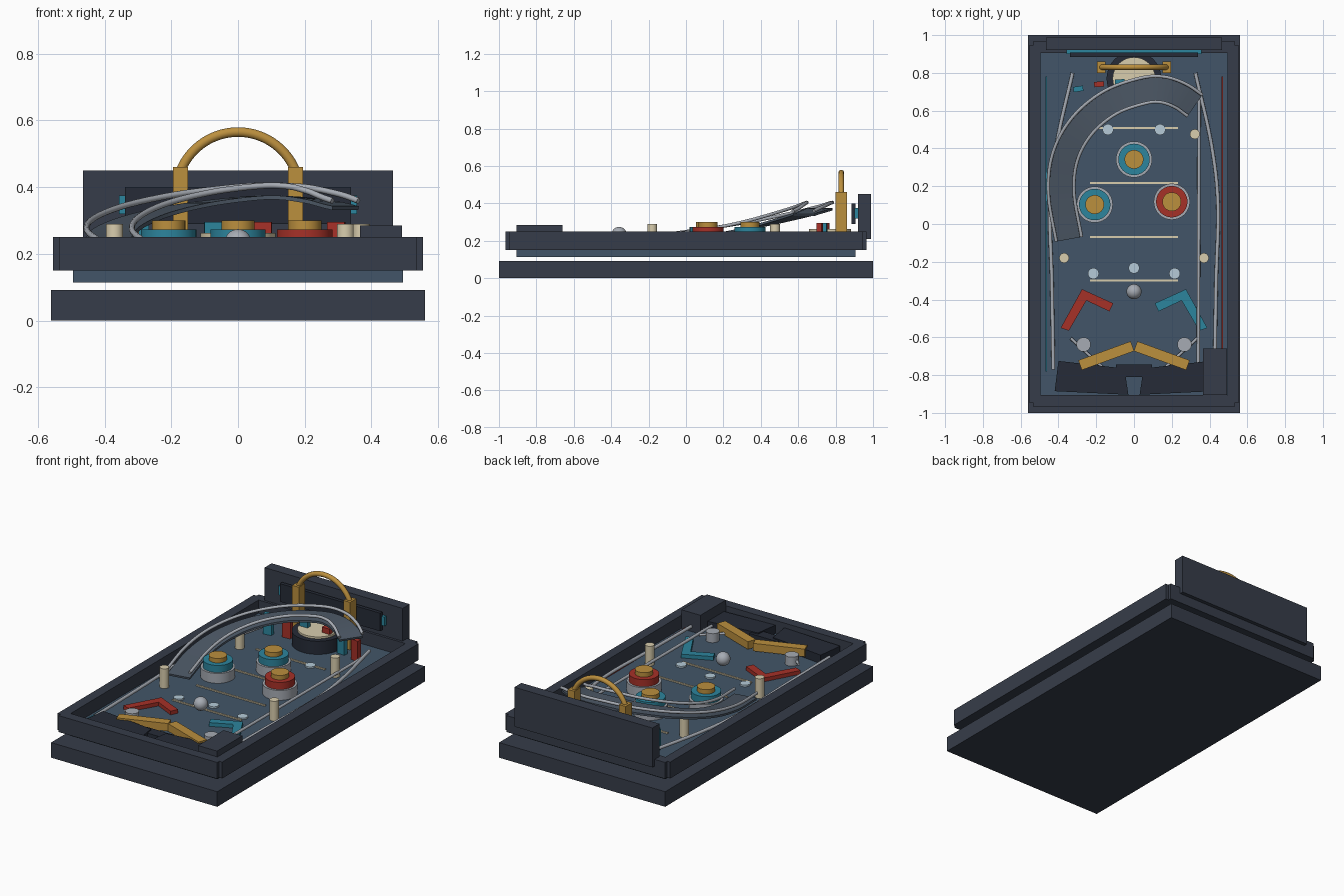
import bpy, bmesh, math
from mathutils import Vector, Matrix

if "Cube" in bpy.data.objects:
    bpy.data.objects.remove(bpy.data.objects["Cube"])


def mat(name, r, g, b):
    m = bpy.data.materials.new(name)
    m.diffuse_color = [(c / 255) ** 2.2 for c in (r, g, b)] + [1]
    m.use_nodes = True
    m.node_tree.nodes["Principled BSDF"].inputs["Base Color"].default_value = m.diffuse_color
    return m


DARK = mat("charcoal", 57, 63, 75)
APRON = mat("dark_apron", 42, 47, 58)
FIELD = mat("slate_blue", 68, 86, 104)
RAMP = mat("ramp_grey", 78, 89, 102)
GOLD = mat("brass", 186, 142, 64)
RED = mat("red", 165, 52, 44)
TEAL = mat("teal", 48, 132, 156)
CREAM = mat("cream", 216, 204, 172)
STEEL = mat("steel", 165, 170, 178)
PALE = mat("pale_blue", 180, 202, 216)
F = 0.17  # playfield surface height


def add(name, bm, material, smooth=False):
    me = bpy.data.meshes.new(name)
    bmesh.ops.recalc_face_normals(bm, faces=bm.faces)
    bm.to_mesh(me)
    bm.free()
    ob = bpy.data.objects.new(name, me)
    me.materials.append(material)
    bpy.context.collection.objects.link(ob)
    if smooth:
        bpy.ops.object.select_all(action='DESELECT')
        ob.select_set(True)
        bpy.context.view_layer.objects.active = ob
        bpy.ops.object.shade_smooth_by_angle(angle=math.radians(35))
    return ob


def box(name, x, y, z, material, rot=0):
    """Box from (min, max) ranges, turned about its own centre."""
    bm = bmesh.new()
    bmesh.ops.create_cube(bm, size=1)
    size = [b - a for a, b in (x, y, z)]
    mid = [(a + b) / 2 for a, b in (x, y, z)]
    bm.transform(Matrix.Translation(mid) @ Matrix.Rotation(math.radians(rot), 4, 'Z')
                 @ Matrix.Diagonal((*size, 1)))
    return add(name, bm, material)


def cbox(name, cx, cy, w, d, z0, z1, material, rot=0):
    return box(name, (cx - w / 2, cx + w / 2), (cy - d / 2, cy + d / 2), (z0, z1), material, rot)


def cyl(name, x, y, r, z0, z1, material, seg=40):
    bm = bmesh.new()
    bmesh.ops.create_cone(bm, cap_ends=True, segments=seg, radius1=r, radius2=r, depth=z1 - z0,
                          matrix=Matrix.Translation((x, y, (z0 + z1) / 2)))
    return add(name, bm, material, True)


def prism(name, pts, z0, z1, material):
    bm = bmesh.new()
    f = bm.faces.new([bm.verts.new((x, y, z0)) for x, y in pts])
    ext = bmesh.ops.extrude_face_region(bm, geom=[f])["geom"]
    bmesh.ops.translate(bm, vec=(0, 0, z1 - z0), verts=[v for v in ext if isinstance(v, bmesh.types.BMVert)])
    bm.faces.ensure_lookup_table()
    return add(name, bm, material)


def spline(pts, n=8):
    """Catmull-Rom points through a short path."""
    p = [Vector(q) for q in pts]
    p = [2 * p[0] - p[1]] + p + [2 * p[-1] - p[-2]]
    out = []
    for a, b, c, d in zip(p, p[1:], p[2:], p[3:]):
        for i in range(n):
            t = i / n
            out.append(0.5 * (2 * b + (c - a) * t + (2 * a - 5 * b + 4 * c - d) * t * t
                              + (3 * b - a - 3 * c + d) * t ** 3))
    return out + [p[-2]]


def tube(name, pts, r, material):
    cu = bpy.data.curves.new(name, 'CURVE')
    cu.dimensions = '3D'
    cu.bevel_depth, cu.bevel_resolution, cu.use_fill_caps = r, 3, True
    sp = cu.splines.new('POLY')
    sp.points.add(len(pts) - 1)
    for q, v in zip(sp.points, pts):
        q.co = (*v, 1)
    sp.use_smooth = True
    cu.materials.append(material)
    ob = bpy.data.objects.new(name, cu)
    bpy.context.collection.objects.link(ob)


# Cabinet: base, playfield board, surrounding rails
box("base", (-.56, .56), (-1, 1), (0, .092), DARK)
box("playfield", (-.495, .495), (-.905, .905), (.114, F), FIELD)
for s, side in ((-1, "left"), (1, "right")):
    cbox(side + "_wall", s * .525, 0, .06, 1.89, .15, .25, DARK)
for s, end in ((-1, "front"), (1, "back")):
    cbox(end + "_wall", 0, s * .935, 1.07, .06, .15, .25, DARK)

# Backboard with screen and teal light strip behind it
box("backboard", (-.465, .465), (.92, .988), (.21, .45), DARK)
box("display_panel", (-.338, .338), (.885, .907), (.29, .40), APRON)
box("display_glow", (-.357, .357), (.90, .922), (.32, .375), TEAL)

# Brass arch over the raised saucer
for s in (-1, 1):
    cbox("arch_post", s * .173, .83, .045, .06, F, .46, GOLD)
a0 = math.asin(.172 / .186)
tube("arch", [(.186 * math.sin(a), .83, .379 + .186 * math.cos(a))
              for a in [a0 * (i / 14 - 1) for i in range(29)]], .015, GOLD)
cyl("saucer_base", 0, .77, .145, F, .25, APRON, 48)
cyl("saucer_top", 0, .77, .113, .25, .262, CREAM, 48)

# Bank of standing targets
for i, (x, y) in enumerate([(-.295, .715), (-.185, .74), (-.075, .752), (.075, .752), (.185, .74), (.295, .715)]):
    cbox("target", x, y, .052, .028, F, .295, RED if i % 2 else TEAL, -x * 30)

# Bumpers
for x, y, m in ((0, .342, TEAL), (-.208, .103, TEAL), (.2, .118, RED)):
    cyl("bumper_base", x, y, .096, F, .23, STEEL)
    cyl("bumper_ring", x, y, .083, .23, .273, m)
    cyl("bumper_cap", x, y, .05, .273, .30, GOLD)

# Posts, lamps, floor stripes and ball
for s in (-1, 1):
    cyl("tall_post", s * .322, .476, .026, F, .29, CREAM, 24)
    cyl("tall_post", s * .37, -.18, .026, F, .29, CREAM, 24)
    cyl("low_post", s * .267, -.638, .038, F, .225, STEEL, 28)
for x, y in ((-.138, .5), (.138, .5), (-.215, -.262), (.215, -.262), (0, -.233)):
    cyl("floor_lamp", x, y, .029, F, F + .01, PALE, 28)
for y in (.508, .218, -.068, -.3):
    cbox("floor_stripe", 0, y, .465, .011, F, F + .007, CREAM)
bm = bmesh.new()
bmesh.ops.create_uvsphere(bm, u_segments=32, v_segments=16, radius=.04,
                          matrix=Matrix.Translation((0, -.358, .234)))
add("ball", bm, STEEL, True)

# Mirrored lower playfield: slingshots, flippers, inlane wires, apron
sling = [(-.388, -.55), (-.275, -.345), (-.11, -.42), (-.13, -.463), (-.252, -.405), (-.345, -.565)]
for s, m in ((1, RED), (-1, TEAL)):
    prism("slingshot", [(x * s, y) for x, y in sling], F, .193, m)
    cbox("flipper", -s * .147, -.697, .295, .055, .185, .232, GOLD, s * 20)
    tube("inlane_wire", [(-s * .335, -.605, .195), (-s * .16, -.765, .195)], .008, STEEL)
    prism("apron", [(-s * .40, -.725), (-s * .05, -.765), (-s * .03, -.904), (-s * .42, -.885)], F, .222, APRON)
box("drain", (-.095, .095), (-.81, -.745), (F, .215), APRON)
box("plunger_housing", (.365, .492), (-.905, -.66), (F, .285), DARK)

# Guide wires and wall strips
guide = [(.427, -.77, .2), (.435, -.3, .2), (.445, .1, .2), (.41, .42, .2), (.325, .8, .2)]
for s in (-1, 1):
    tube("guide_wire", spline([(s * x, y, z) for x, y, z in guide]), .01, STEEL)
tube("lane_wire", [(.34, -.8, .2), (.345, .7, .2)], .009, STEEL)
box("left_strip", (-.468, -.46), (-.78, .78), (F, .182), TEAL)
box("right_strip", (.462, .47), (-.78, .78), (F, .182), RED)

# Curved ramp with two steel rails
path = spline([(-.345, -.08, .2), (-.385, .16, .235), (-.365, .355, .272), (-.275, .52, .312), (-.127, .643, .346),
               (.045, .705, .367), (.15, .712, .367), (.245, .68, .355), (.322, .628, .337)])
edges = ([], [])
for i, p in enumerate(path):
    d = path[min(i + 1, len(path) - 1)] - path[max(i - 1, 0)]
    n = Vector((-d.y, d.x, 0)).normalized()
    for e, s in zip(edges, (-1, 1)):
        e.append(p + n * s * .068)
bm = bmesh.new()
rows = [[bm.verts.new(v) for v in e] for e in edges]
for i in range(len(path) - 1):
    bm.faces.new((rows[0][i], rows[0][i + 1], rows[1][i + 1], rows[1][i]))
ramp = add("ramp", bm, RAMP)
sol = ramp.modifiers.new("thickness", 'SOLIDIFY')
sol.thickness, sol.offset = .012, 0
for e in edges:
    last = len(e) - 1
    tube("ramp_rail", [v + Vector((0, 0, .036 - .014 * max(0, i / last - .8) / .2)) for i, v in enumerate(e)], .009, STEEL)
